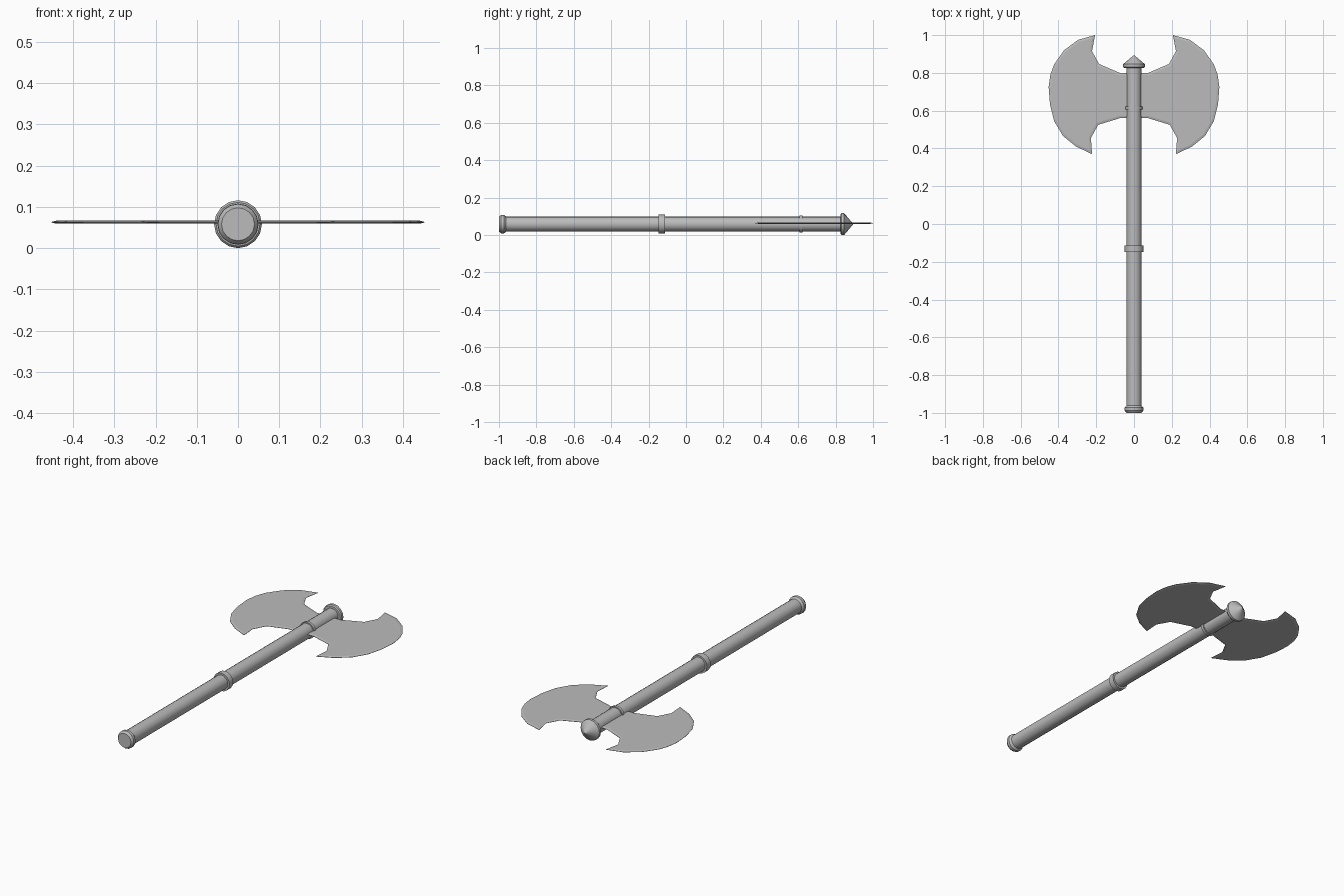
import bpy, bmesh, math

if "Cube" in bpy.data.objects:
    bpy.data.objects.remove(bpy.data.objects["Cube"])

ZC = 0.058      # height of the shaft axis
SIDES = 16

steel = bpy.data.materials.new("plain grey")
steel.diffuse_color = (0.5, 0.5, 0.5, 1)
steel.use_nodes = True
steel.node_tree.nodes["Principled BSDF"].inputs["Base Color"].default_value = steel.diffuse_color


def finish(name, bm, smooth):
    bmesh.ops.recalc_face_normals(bm, faces=bm.faces)
    me = bpy.data.meshes.new(name)
    bm.to_mesh(me)
    bm.free()
    me.materials.append(steel)
    ob = bpy.data.objects.new(name, me)
    bpy.context.collection.objects.link(ob)
    if smooth:
        bpy.ops.object.select_all(action='DESELECT')
        ob.select_set(True)
        bpy.context.view_layer.objects.active = ob
        bpy.ops.object.shade_smooth_by_angle(angle=math.radians(30))
    return ob


def lathe(name, profile):
    """Turn (y, radius) points around the shaft axis; ends are capped."""
    bm = bmesh.new()
    rings = []
    for y, r in profile:
        rings.append([bm.verts.new((r * math.cos(a), y, ZC + r * math.sin(a)))
                      for a in (2 * math.pi * i / SIDES for i in range(SIDES))])
    for a, b in zip(rings, rings[1:]):
        for i in range(SIDES):
            j = (i + 1) % SIDES
            bm.faces.new((a[i], a[j], b[j], b[i]))
    bm.faces.new(rings[0])
    bm.faces.new(rings[-1])
    bmesh.ops.remove_doubles(bm, verts=bm.verts, dist=0.0002)
    return finish(name, bm, True)


# Shaft with its turned fittings
lathe("shaft", [(-0.98, 0.04), (0.835, 0.04)])
lathe("pommel", [(-1.0, 0.040), (-0.988, 0.049), (-0.972, 0.049), (-0.96, 0.039)])
lathe("grip_ring", [(-0.147, 0.05), (-0.113, 0.05)])
lathe("head_ring", [(0.607, 0.046), (0.623, 0.046)])
lathe("top_cap", [(0.826, 0.053), (0.832, 0.058), (0.846, 0.058), (0.893, 0.002)])

# Blade outline, right half; the left one is mirrored
OUTLINE = [(0.0, 0.80), (0.075, 0.80), (0.185, 0.847), (0.222, 0.915), (0.206, 1.0),
           (0.296, 0.975), (0.37, 0.92), (0.423, 0.845), (0.443, 0.79), (0.452, 0.725),
           (0.445, 0.635), (0.423, 0.545), (0.376, 0.466), (0.307, 0.41), (0.222, 0.37),
           (0.228, 0.455), (0.19, 0.525), (0.075, 0.56), (0.0, 0.56)]


def blade(name, side):
    bm = bmesh.new()
    z = ZC + 0.005
    top = [bm.verts.new((side * x, y, z + 0.0008)) for x, y in OUTLINE]
    low = [bm.verts.new((side * x, y, z - 0.0008)) for x, y in OUTLINE]
    flats = [bm.faces.new(top), bm.faces.new(low[::-1])]
    n = len(OUTLINE)
    for i in range(n):
        j = (i + 1) % n
        bm.faces.new((top[j], top[i], low[i], low[j]))
    bmesh.ops.recalc_face_normals(bm, faces=bm.faces)
    # sharpened rim rising to the flat of the blade
    bmesh.ops.inset_region(bm, faces=flats, thickness=0.012, depth=0.003,
                           use_even_offset=True, use_boundary=True)
    finish(name, bm, False)


blade("right_blade", 1)
blade("left_blade", -1)
